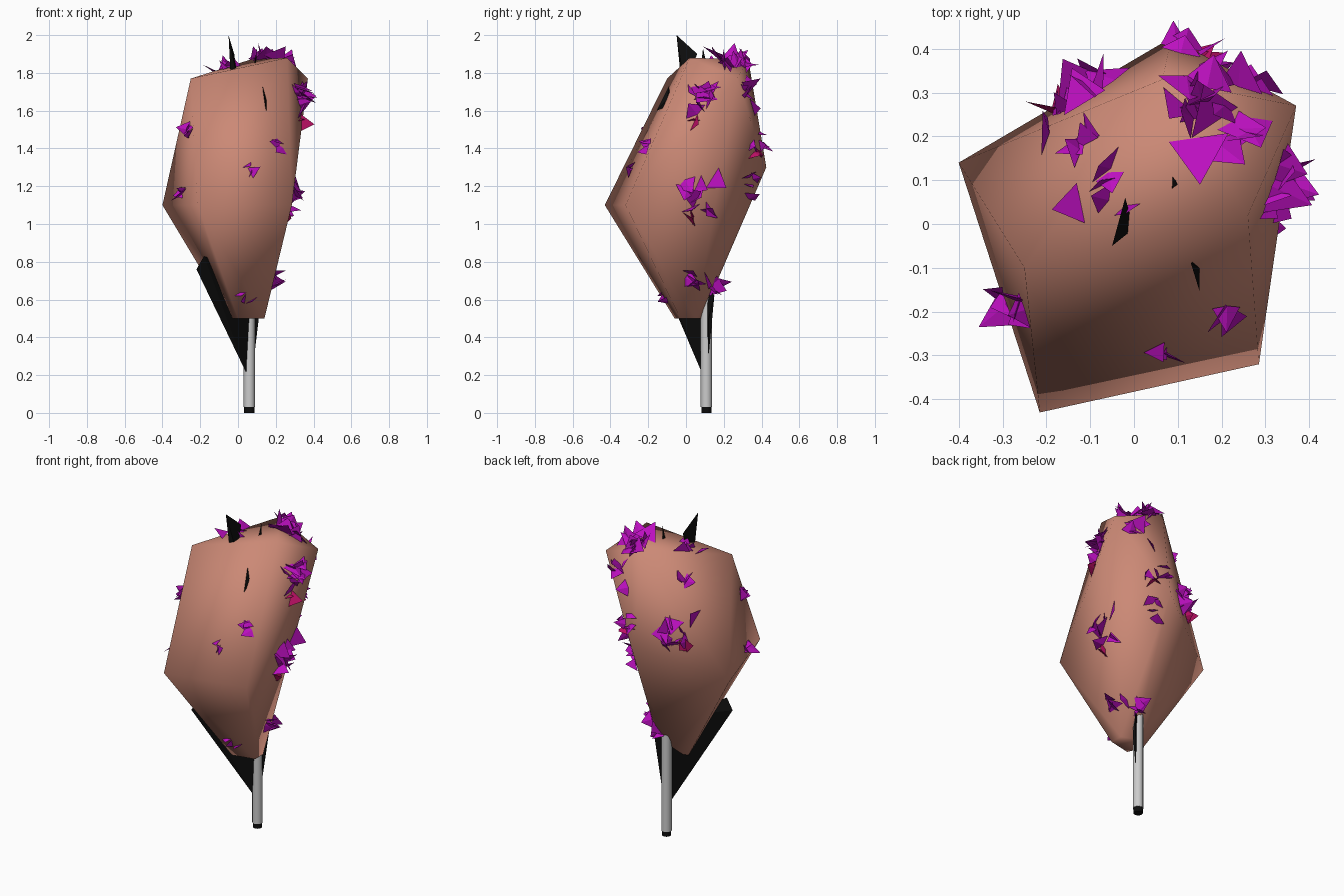
import bpy, bmesh, math, random
from mathutils import Vector
from mathutils.bvhtree import BVHTree

if "Cube" in bpy.data.objects:
    bpy.data.objects.remove(bpy.data.objects["Cube"])

random.seed(11)


def material(name, rgb):
    m = bpy.data.materials.new(name)
    m.diffuse_color = (*rgb, 1)
    m.use_nodes = True
    m.node_tree.nodes["Principled BSDF"].inputs["Base Color"].default_value = m.diffuse_color
    return m


CLAY = material("clay", (0.60, 0.25, 0.18))
BLACK = material("black", (0.004, 0.004, 0.004))
MAGENTA = material("magenta", (0.50, 0.005, 0.52))
CRIMSON = material("crimson", (0.50, 0.005, 0.13))


def to_object(name, bm, mat=None):
    me = bpy.data.meshes.new(name)
    bm.to_mesh(me)
    ob = bpy.data.objects.new(name, me)
    bpy.context.collection.objects.link(ob)
    if mat:
        me.materials.append(mat)
    return ob


def smooth(ob, deg):
    bpy.ops.object.select_all(action='DESELECT')
    ob.select_set(True)
    bpy.context.view_layer.objects.active = ob
    bpy.ops.object.shade_smooth_by_angle(angle=math.radians(deg))


def hull(points):
    bm = bmesh.new()
    for p in points:
        bm.verts.new(p)
    bmesh.ops.convex_hull(bm, input=bm.verts)
    bmesh.ops.delete(bm, geom=[v for v in bm.verts if not v.link_faces], context='VERTS')
    bmesh.ops.recalc_face_normals(bm, faces=bm.faces)
    return bm


# Canopy: five-sided lumpy crown (foot ring, waist ring, top ring)
foot = [(-0.04, 0.03, 0.5), (0.0, -0.06, 0.5), (0.14, -0.03, 0.5),
        (0.14, 0.05, 0.5), (0.06, 0.08, 0.5)]
waist = [(-0.4, 0.14, 1.1), (-0.215, -0.43, 1.1), (0.285, -0.32, 1.1), (0.085, 0.425, 1.3)]
crown = [(-0.25, -0.1, 1.77), (0.26, 0.02, 1.88), (0.37, 0.27, 1.77), (0.065, 0.33, 1.87)]
bm = hull(foot + waist + crown)
surface = BVHTree.FromBMesh(bm)
smooth(to_object("canopy", bm, CLAY), 179)

# Trunk and its dark foot
for name, r, z0, z1, mat in (("trunk", 0.03, 0.03, 0.9, None),
                             ("trunk_foot", 0.027, 0.0, 0.03, BLACK)):
    bpy.ops.mesh.primitive_cylinder_add(vertices=12, radius=r, depth=z1 - z0,
                                        location=(0.06, 0.108, (z0 + z1) / 2))
    ob = bpy.context.object
    ob.name = name
    if mat:
        ob.data.materials.append(mat)
    smooth(ob, 40)

# Dark blade-like branches and the spike on the crown
branches = {
    "left_branch": [(0.045, 0.085, 0.21), (0.03, 0.1, 0.75), (-0.22, -0.15, 0.76),
                    (-0.18, -0.15, 0.83), (0.06, 0.08, 0.5)],
    "right_branch": [(0.08, 0.115, 0.25), (0.05, 0.1, 0.7), (0.115, 0.15, 0.62), (0.11, 0.12, 0.5)],
    "crown_spike": [(-0.05, -0.05, 2.0), (-0.02, 0.06, 1.9), (0.0, -0.01, 1.75), (-0.04, -0.03, 1.8)],
    "crown_twig": [(0.10, 0.09, 1.93), (0.07, 0.07, 1.75), (0.09, 0.11, 1.75), (0.08, 0.12, 1.8)],
    "front_twig": [(0.13, -0.09, 1.73), (0.15, -0.155, 1.6), (0.15, -0.1, 1.66), (0.14, -0.08, 1.63)],
}
for name, pts in branches.items():
    to_object(name, hull(pts), BLACK)


# Blossom shards: broad spikes leaning along the canopy surface
def shards(name, clusters, mat):
    bm = bmesh.new()
    for x, y, z, spread, length, count in clusters:
        for _ in range(count):
            p = Vector((x, y, z)) + Vector([random.uniform(-1, 1) * spread for _ in range(3)])
            loc, n, _, _ = surface.find_nearest(p)
            t = n.orthogonal().normalized()
            b = n.cross(t)
            a = random.uniform(0, 2 * math.pi)
            u = t * math.cos(a) + b * math.sin(a)
            w = n.cross(u)
            size = length * random.uniform(0.7, 1.15)
            tip = loc + n * size * random.uniform(0.35, 0.8) + w * size * random.uniform(-0.8, 0.8)
            base = loc + n * 0.003
            vs = [bm.verts.new(v) for v in (base + u * size * 0.5, base - u * size * 0.5,
                                            base + w * size * 0.15, tip)]
            for f in ((0, 1, 3), (1, 2, 3), (2, 0, 3), (0, 2, 1)):
                bm.faces.new([vs[i] for i in f])
    bmesh.ops.recalc_face_normals(bm, faces=bm.faces)
    to_object(name, bm, mat)


shards("magenta_blossom", [
    (0.20, 0.28, 1.90, 0.08, 0.13, 16),     # crown, back right
    (-0.12, 0.26, 1.38, 0.08, 0.12, 11),    # back left
    (-0.16, 0.20, 1.72, 0.05, 0.09, 4),
    (0.32, 0.10, 1.66, 0.07, 0.12, 11),     # right, upper
    (0.30, 0.06, 1.14, 0.09, 0.12, 9),      # right, lower
    (-0.32, -0.19, 1.18, 0.03, 0.10, 3),    # left
    (-0.28, -0.18, 1.50, 0.03, 0.09, 4),
    (0.20, -0.23, 1.42, 0.03, 0.08, 3),     # front
    (0.07, -0.32, 1.30, 0.03, 0.08, 3),
    (0.03, -0.06, 0.64, 0.05, 0.08, 3),     # foot
    (0.17, 0.02, 0.68, 0.06, 0.10, 5),
    (0.10, 0.14, 0.67, 0.03, 0.10, 4),
    (-0.06, 0.08, 1.85, 0.06, 0.09, 6),     # crown
    (0.24, 0.35, 1.68, 0.08, 0.10, 6),      # back
    (0.15, 0.38, 1.42, 0.07, 0.09, 6),
    (0.16, 0.33, 1.19, 0.06, 0.09, 4),
], MAGENTA)
shards("crimson_blossom", [
    (0.32, 0.05, 1.54, 0.01, 0.09, 2), (0.30, 0.03, 1.02, 0.01, 0.09, 2),
    (0.17, 0.38, 1.37, 0.02, 0.09, 2), (-0.18, 0.25, 1.30, 0.02, 0.09, 2),
], CRIMSON)
